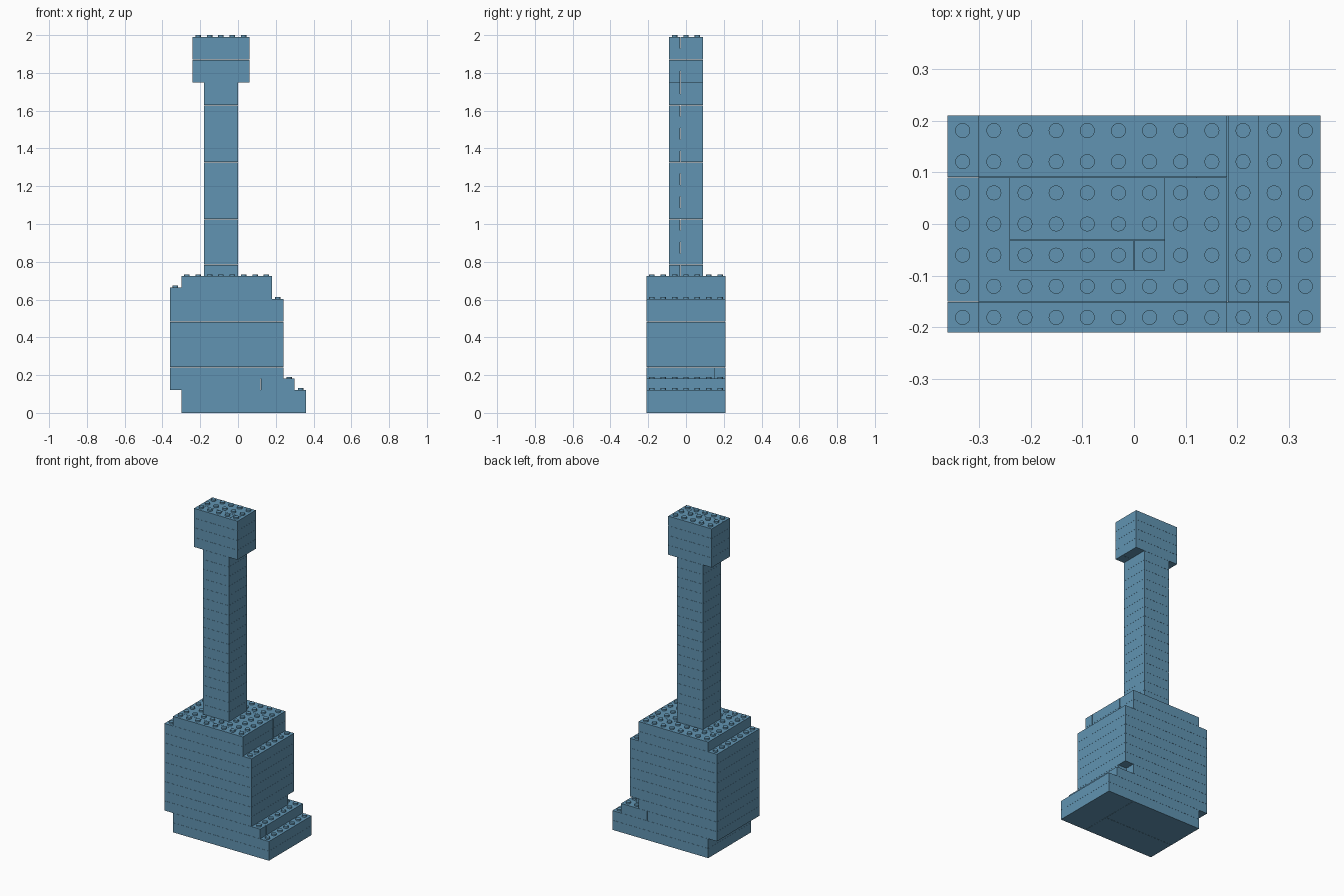
import bpy
import bmesh
from mathutils import Matrix, Vector

PITCH = 0.0602    # stud spacing
LAYER = 0.0603    # plate height
GAP = 0.0006      # seam clearance on each brick side
STUD_R, STUD_H = 0.0145, 0.01
NX, NY = 12, 7

if "Cube" in bpy.data.objects:
    bpy.data.objects.remove(bpy.data.objects["Cube"], do_unlink=True)

COLOUR = (0.120, 0.296, 0.445, 1.0)
blue = bpy.data.materials.new("dusty blue plastic")
blue.use_nodes = True
blue.diffuse_color = COLOUR
blue.node_tree.nodes["Principled BSDF"].inputs["Base Color"].default_value = COLOUR


def place(i, j, layer):
    """Stud-grid position to model space."""
    return Vector(((i - NX / 2) * PITCH, (j - NY / 2) * PITCH, layer * LAYER))


def add_brick(bm, brick, layer):
    x0, x1, y0, y1 = brick
    low, high = place(x0, y0, layer), place(x1, y1, layer + 1)
    size = high - low - Vector((2 * GAP, 2 * GAP, GAP))
    centre = (low + high) / 2 + Vector((0, 0, GAP / 2))
    bmesh.ops.create_cube(
        bm, size=1, matrix=Matrix.Translation(centre) @ Matrix.Diagonal((*size, 1)))


def add_stud(bm, i, j, layer):
    top = place(i + 0.5, j + 0.5, layer + 1) + Vector((0, 0, STUD_H / 2))
    bmesh.ops.create_cone(bm, cap_ends=True, segments=16, radius1=STUD_R,
                          radius2=STUD_R, depth=STUD_H, matrix=Matrix.Translation(top))


def make_object(name, bm):
    mesh = bpy.data.meshes.new(name)
    bm.to_mesh(mesh)
    bm.free()
    mesh.materials.append(blue)
    obj = bpy.data.objects.new(name, mesh)
    bpy.context.collection.objects.link(obj)


def rows(x0, x1, *cuts):
    """Bricks spanning x0..x1, divided at the given y positions."""
    return [(x0, x1, a, b) for a, b in zip(cuts, cuts[1:])]


# Body courses: long front row, two rows behind, and an end column
body_course = [(0, 10, 0, 1), (0, 9, 1, 5), (0, 9, 5, 7), (9, 10, 1, 7)]
notched_course = body_course[:3] + [(9, 10, 1, 6)]
neck_split, neck_whole = rows(3, 6, 2, 3, 5), rows(3, 6, 2, 5)
head_split, head_whole = rows(2, 7, 2, 3, 5), rows(2, 7, 2, 5)

# Parts from the ground up, each a list of courses
parts = {
    "base": [rows(1, 9, 0, 3, 7) + rows(9, 12, 0, 7)] * 2,
    "ledge": [rows(0, 8, 0, 1, 5, 7) + rows(8, 11, 0, 1, 7)],
    "body": [notched_course] + [body_course] * 6,
    "shoulder": [rows(0, 9, 0, 1, 5, 7), rows(1, 9, 0, 1, 5, 7)],
    "neck": [neck_split if n % 2 == 0 else neck_whole for n in range(17)],
    "head": [head_split, head_whole, head_whole,
             [(2, 6, 2, 3), (6, 7, 2, 3), (2, 7, 3, 5)]],
}

# Bricks
occupied = {}
layer = 0
for name, courses in parts.items():
    bm = bmesh.new()
    for course in courses:
        for brick in course:
            add_brick(bm, brick, layer)
            x0, x1, y0, y1 = brick
            for i in range(x0, x1):
                for j in range(y0, y1):
                    occupied[i, j, layer] = name
        layer += 1
    make_object(name + "_bricks", bm)

# Studs wherever nothing sits above
for name in parts:
    bm = bmesh.new()
    for (i, j, k), owner in occupied.items():
        if owner == name and (i, j, k + 1) not in occupied:
            add_stud(bm, i, j, k)
    if bm.verts:
        make_object(name + "_studs", bm)
    else:
        bm.free()
